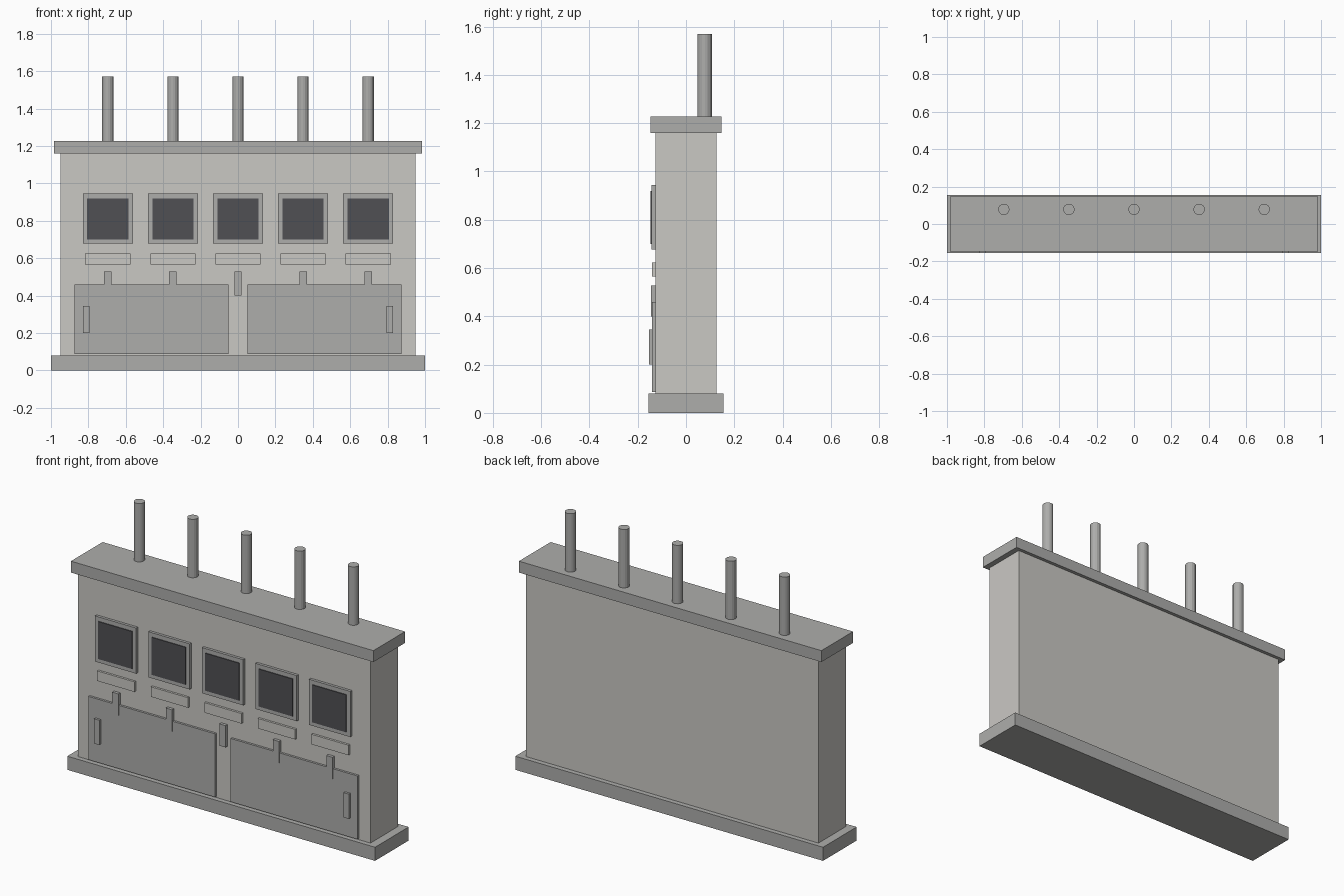
import bpy

if "Cube" in bpy.data.objects:
    bpy.data.objects.remove(bpy.data.objects["Cube"])


def material(name, rgb):
    m = bpy.data.materials.new(name)
    m.diffuse_color = (*rgb, 1)
    m.use_nodes = True
    m.node_tree.nodes["Principled BSDF"].inputs["Base Color"].default_value = m.diffuse_color
    return m


PALE = material("pale warm grey", (0.59, 0.58, 0.55))
GREY = material("mid grey", (0.42, 0.42, 0.41))
DARK = material("dark screen", (0.08, 0.08, 0.088))


def box(name, x, y, z, mat):
    """Box from (min, max) ranges on each axis."""
    bpy.ops.mesh.primitive_cube_add(
        size=1, location=[(r[0] + r[1]) / 2 for r in (x, y, z)])
    o = bpy.context.object
    o.name = name
    o.scale = [r[1] - r[0] for r in (x, y, z)]
    bpy.ops.object.transform_apply(location=False, rotation=False, scale=True)
    o.data.materials.append(mat)
    return o


FRONT = -0.127   # front face of the cabinet


def plate(name, cx, width, z, depth, mat):
    """Plate standing proud of the cabinet front, its back slightly embedded."""
    return box(name, (cx - width / 2, cx + width / 2),
               (FRONT - depth, FRONT + 0.01), z, mat)


# Main cabinet
box("plinth", (-1, 1), (-0.156, 0.156), (0, 0.08), GREY)
box("cabinet", (-0.95, 0.95), (FRONT, -FRONT), (0.08, 1.16), PALE)
box("cap", (-0.983, 0.983), (-0.147, 0.147), (1.16, 1.227), GREY)

# Five repeated bays: pipe, framed screen, label strip, lever
for i in range(5):
    x = (i - 2) * 0.348
    bpy.ops.mesh.primitive_cylinder_add(
        vertices=16, radius=0.03, depth=0.353, location=(x, 0.078, 1.3935))
    pipe = bpy.context.object
    pipe.name = "pipe"
    pipe.data.materials.append(GREY)
    plate("screen_frame", x, 0.268, (0.677, 0.945), 0.016, GREY)
    plate("screen", x, 0.22, (0.70, 0.92), 0.021, DARK)
    plate("label_strip", x, 0.242, (0.565, 0.624), 0.013, PALE)
    plate("lever", x, 0.04, (0.40, 0.528), 0.018, GREY)

# Lower doors with handles, mirrored
for s in (-1, 1):
    plate("door", s * 0.4625, 0.825, (0.087, 0.459), 0.013, GREY)
    plate("door_handle", s * 0.811, 0.034, (0.2, 0.345), 0.027, GREY)
